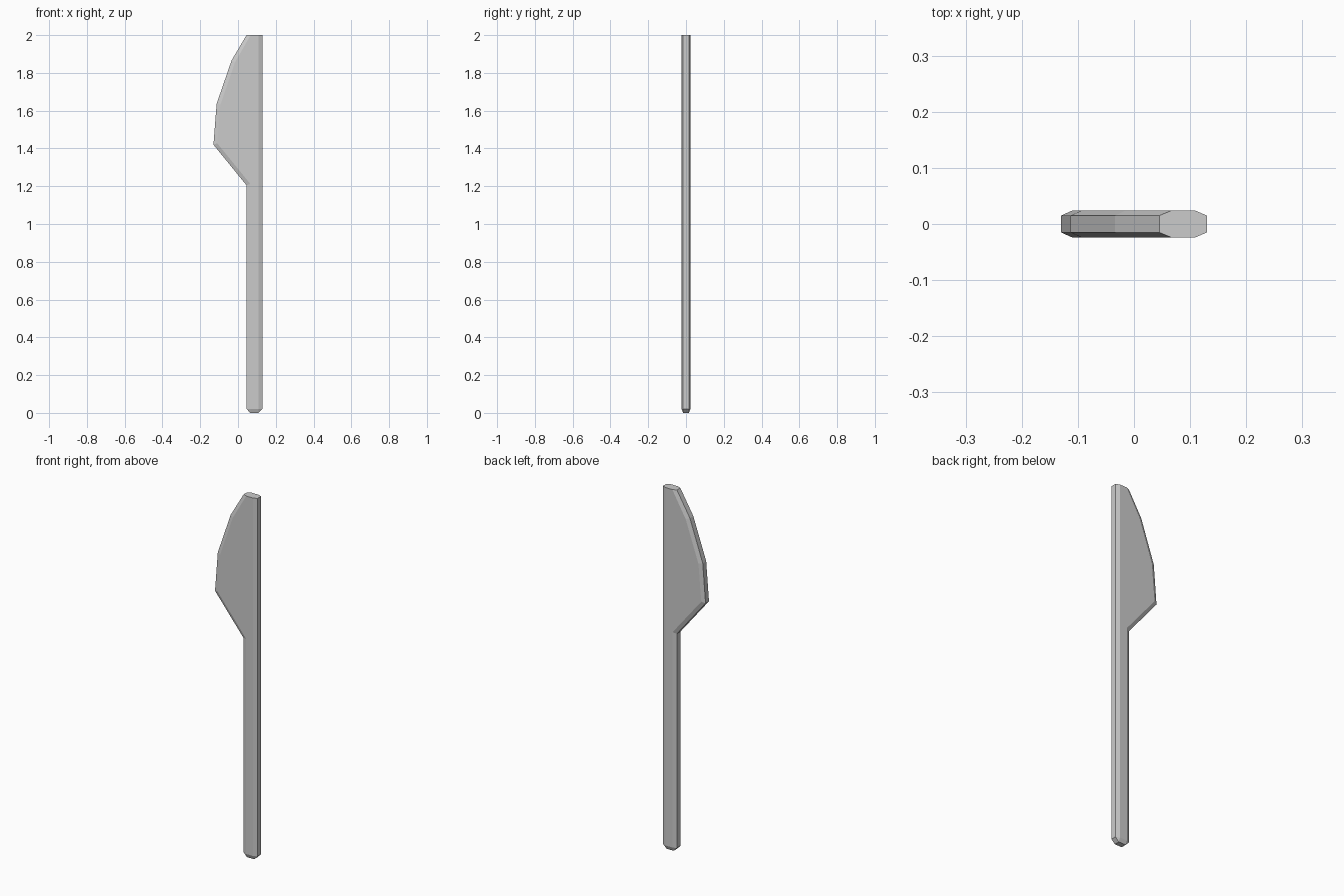
import bpy, bmesh

if "Cube" in bpy.data.objects:
    bpy.data.objects.remove(bpy.data.objects["Cube"])

EDGE_Y, FACE_Y = 0.015, 0.024

# Outline in (x, z): rim point, then matching point on the flat face
outline = [
    ((0.13, 2.0), (0.109, 2.0)),
    ((0.045, 2.0), (0.067, 2.0)),
    ((-0.034, 1.866), (-0.015, 1.858)),
    ((-0.113, 1.637), (-0.093, 1.632)),
    ((-0.13, 1.42), (-0.11, 1.427)),
    ((0.045, 1.205), (0.065, 1.212)),
    ((0.045, 0.021), (0.065, 0.021)),
    ((0.065, 0.0), (0.065, 0.021)),
    ((0.109, 0.0), (0.109, 0.021)),
    ((0.13, 0.021), (0.109, 0.021)),
]

bm = bmesh.new()


def ring(index, y):
    return [bm.verts.new((p[index][0], y, p[index][1])) for p in outline]


# Front face, bevelled rim and back face as stacked rings
rings = [ring(1, -FACE_Y), ring(0, -EDGE_Y), ring(0, EDGE_Y), ring(1, FACE_Y)]
n = len(outline)
for a, b in zip(rings, rings[1:]):
    for i in range(n):
        j = (i + 1) % n
        bm.faces.new((a[i], a[j], b[j], b[i]))
bm.faces.new(rings[0])
bm.faces.new(rings[-1])

# Collapse the bottom corners and merge the flat top into one octagon
bmesh.ops.remove_doubles(bm, verts=bm.verts, dist=0.0005)
top = [f for f in bm.faces if all(v.co.z > 1.999 for v in f.verts)]
bmesh.ops.dissolve_faces(bm, faces=top)
bmesh.ops.recalc_face_normals(bm, faces=bm.faces)

mesh = bpy.data.meshes.new("blade_and_shaft")
bm.to_mesh(mesh)
bm.free()
obj = bpy.data.objects.new("blade_and_shaft", mesh)
bpy.context.collection.objects.link(obj)
